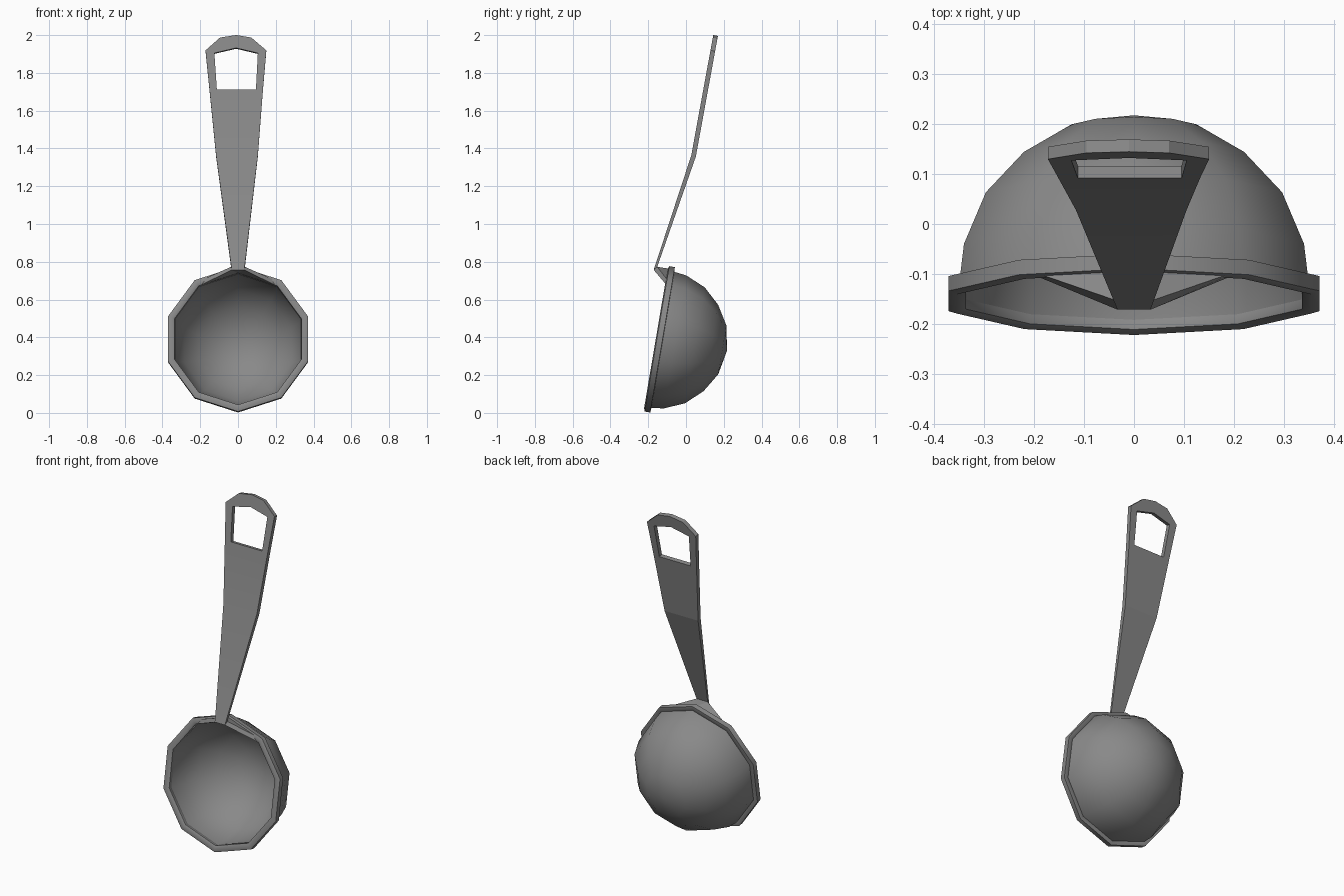
import bpy, bmesh, math
from mathutils import Vector

if "Cube" in bpy.data.objects:
    bpy.data.objects.remove(bpy.data.objects["Cube"])

CENTRE = Vector((0, -0.137, 0.389))
TILT = math.radians(9.6)
UP = Vector((0, math.sin(TILT), math.cos(TILT)))       # in the rim plane
AXIS = Vector((0, math.cos(TILT), -math.sin(TILT)))    # into the bowl
SIDES = 10

steel = bpy.data.materials.new("dark_steel")
steel.diffuse_color = (0.25, 0.25, 0.25, 1)
steel.use_nodes = True
steel.node_tree.nodes["Principled BSDF"].inputs["Base Color"].default_value = steel.diffuse_color


def rim_point(angle, r, d):
    return CENTRE + Vector((r * math.sin(angle), 0, 0)) + UP * (r * math.cos(angle)) + AXIS * d


def finish(bm, name, thickness=0, offset=0, angle=40):
    bmesh.ops.remove_doubles(bm, verts=bm.verts, dist=1e-5)
    bmesh.ops.recalc_face_normals(bm, faces=bm.faces)
    me = bpy.data.meshes.new(name)
    bm.to_mesh(me)
    bm.free()
    me.materials.append(steel)
    ob = bpy.data.objects.new(name, me)
    bpy.context.collection.objects.link(ob)
    bpy.ops.object.select_all(action='DESELECT')
    ob.select_set(True)
    bpy.context.view_layer.objects.active = ob
    if thickness:
        mod = ob.modifiers.new("thickness", 'SOLIDIFY')
        mod.thickness, mod.offset = thickness, offset
        bpy.ops.object.modifier_apply(modifier=mod.name)
    bpy.ops.object.shade_smooth_by_angle(angle=math.radians(angle))
    return ob


def lathe(name, profile, closed=False, **kw):
    bm = bmesh.new()
    n = len(profile)
    for s in range(SIDES):
        a, b = (2 * math.pi * k / SIDES for k in (s, s + 1))
        for i in range(n if closed else n - 1):
            p, q = profile[i], profile[(i + 1) % n]
            pts = [rim_point(a, *p), rim_point(b, *p), rim_point(b, *q), rim_point(a, *q)]
            if q[0] == 0:
                pts.pop()
            bm.faces.new([bm.verts.new(v) for v in pts])
    return finish(bm, name, **kw)


# bowl: ten-sided hemisphere shell
lathe("bowl", [(0.367, 0), (0.357, 0.08), (0.311, 0.187), (0.231, 0.273), (0.131, 0.334), (0, 0.359)],
      thickness=0.014, offset=-1, angle=50)

# rim band around the opening
lathe("rim", [(0.352, 0.004), (0.353, -0.015), (0.372, -0.023), (0.39, -0.017), (0.39, 0.013), (0.36, 0.015)],
      closed=True, angle=60)


# handle: bent strip with a hanging hole, flaring out to the rim
def bend(x, z):
    path = [(0.77, -0.16), (1.36, 0.04), (2.0, 0.157)]
    (z0, y0), (z1, y1) = path[:2] if z <= 1.36 else path[1:]
    return Vector((x, y0 + (y1 - y0) * (z - z0) / (z1 - z0), z))


bm = bmesh.new()
outer = [(-0.035, 0.765), (-0.116, 1.36), (-0.151, 1.71), (-0.172, 1.917), (-0.095, 1.985), (-0.01, 1.998),
         (0.07, 1.985), (0.15, 1.917), (0.132, 1.71), (0.105, 1.36), (0.035, 0.765)]
hole = [(-0.112, 1.71), (-0.125, 1.903), (-0.01, 1.93), (0.105, 1.903), (0.095, 1.71)]
o = [bm.verts.new(bend(*p)) for p in outer]
h = [bm.verts.new(bend(*p)) for p in hole]
for f in ((o[0], o[10], o[9], o[1]), (o[1], o[9], o[8], h[4], h[0], o[2]),
          (o[2], h[0], h[1], o[3]), (o[3], h[1], o[4]), (o[4], h[1], h[2], o[5]),
          (o[5], h[2], h[3], o[6]), (o[6], h[3], o[7]), (o[7], h[3], h[4], o[8])):
    bm.faces.new(f)
left, mid, right = (bm.verts.new(rim_point(math.radians(a), 0.365, -0.006)) for a in (-36, 0, 36))
for f in ((o[0], left, mid), (o[0], mid, o[10]), (o[10], mid, right)):
    bm.faces.new(f)
finish(bm, "handle", thickness=0.025, angle=8)
